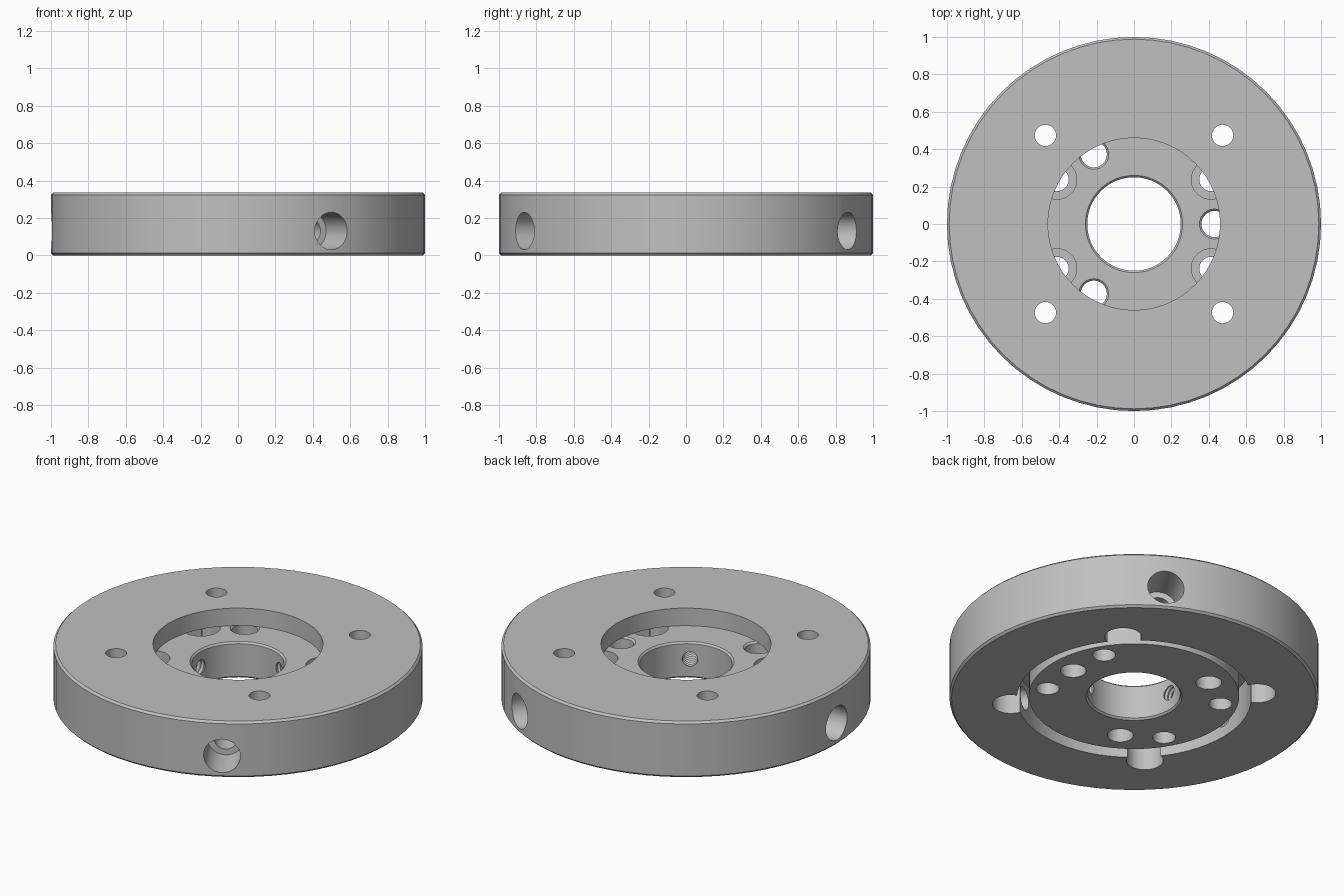
import bpy, bmesh
from math import radians, cos, sin, pi
from mathutils import Matrix

old = bpy.data.objects.get("Cube")
if old:
    bpy.data.objects.remove(old)

TOP = 0.335      # overall height
SEAT = 0.23      # underside of the ring lip, top of the hub
SCREW_Z = 0.13   # height of the radial holes

grey = bpy.data.materials.new("machined grey")
grey.use_nodes = True
colour = (0.53, 0.53, 0.53, 1)
grey.diffuse_color = colour
grey.node_tree.nodes["Principled BSDF"].inputs["Base Color"].default_value = colour


def lathe(bm, profile, steps, matrix=Matrix()):
    """Revolve a closed (radius, height) profile about z, then place it."""
    part = bmesh.new()
    verts = [part.verts.new((r, 0, z)) for r, z in profile]
    edges = [part.edges.new((a, b)) for a, b in zip(verts, verts[1:] + verts[:1])
             if a.co.x > 0 or b.co.x > 0]
    bmesh.ops.spin(part, geom=verts + edges, cent=(0, 0, 0), axis=(0, 0, 1),
                   angle=2 * pi, steps=steps, use_merge=True)
    bmesh.ops.remove_doubles(part, verts=part.verts, dist=1e-5)
    bmesh.ops.recalc_face_normals(part, faces=part.faces)
    part.transform(matrix)
    mesh = bpy.data.meshes.new("part")
    part.to_mesh(mesh)
    part.free()
    bm.from_mesh(mesh)
    bpy.data.meshes.remove(mesh)


def make_object(name, bm):
    mesh = bpy.data.meshes.new(name)
    bm.to_mesh(mesh)
    bm.free()
    mesh.materials.append(grey)
    obj = bpy.data.objects.new(name, mesh)
    bpy.context.collection.objects.link(obj)
    return obj


def upright(radius, degrees):
    a = radians(degrees)
    return Matrix.Translation((radius * cos(a), radius * sin(a), 0))


def radial(degrees):
    """Turn local z into an outward direction at screw height."""
    return (Matrix.Translation((0, 0, SCREW_Z)) @ Matrix.Rotation(radians(degrees), 4, 'Z')
            @ Matrix.Rotation(pi / 2, 4, 'Y'))


def cut_and_finish(obj, cutter):
    cutter.hide_render = True
    mod = obj.modifiers.new("holes", 'BOOLEAN')
    mod.operation = 'DIFFERENCE'
    mod.solver = 'EXACT'
    mod.object = cutter
    bpy.ops.object.select_all(action='DESELECT')
    bpy.context.view_layer.objects.active = obj
    obj.select_set(True)
    bpy.ops.object.modifier_apply(modifier=mod.name)
    bpy.data.objects.remove(cutter)
    bpy.ops.object.shade_smooth_by_angle(angle=radians(25))


# Outer ring with a lip around the top opening and a wider cavity below
bm = bmesh.new()
c = 0.012
lathe(bm, [(0.635, 0), (1 - c, 0), (1, c), (1, TOP - c), (1 - c, TOP),
           (0.46, TOP), (0.46, SEAT), (0.635, SEAT)], 64)
ring = make_object("outer_ring", bm)

# Ring holes: four counterbored bolts from below, three stepped radial holes
bm = bmesh.new()
for angle in (45, 135, 225, 315):
    lathe(bm, [(0, -0.1), (0.1, -0.1), (0.1, 0.2), (0.057, 0.2),
               (0.057, 0.5), (0, 0.5)], 32, upright(0.67, angle))
for angle in (60, 180, 300):
    lathe(bm, [(0, 0.5), (0.065, 0.5), (0.065, 0.77), (0.1, 0.77),
               (0.1, 1.1), (0, 1.1)], 32, radial(angle))
cut_and_finish(ring, make_object("ring_cutter", bm))

# Hub disc with a chamfered bore
bm = bmesh.new()
base = 0.015
lathe(bm, [(0.26, base), (0.57, base), (0.57, SEAT), (0.26, SEAT),
           (0.25, SEAT - 0.01), (0.25, base + 0.01)], 64)
hub = make_object("hub_disc", bm)

# Hub holes: three plain, four counterbored from above, three threaded radial
bm = bmesh.new()
for angle in (0, 120, 240):
    lathe(bm, [(0, -0.1), (0.07, -0.1), (0.07, SEAT - 0.01), (0.08, SEAT),
               (0.08, 0.4), (0, 0.4)], 32, upright(0.43, angle))
for angle in (30, 150, 210, 330):
    lathe(bm, [(0, -0.1), (0.062, -0.1), (0.062, 0.12), (0.105, 0.12),
               (0.105, 0.4), (0, 0.4)], 32, upright(0.475, angle))
thread = [(0.05 if i % 2 else 0.042, 0.2 + 0.012 * i) for i in range(36)]
for angle in (60, 180, 300):
    lathe(bm, [(0, thread[0][1])] + thread + [(0, thread[-1][1])], 20, radial(angle))
cut_and_finish(hub, make_object("hub_cutter", bm))
